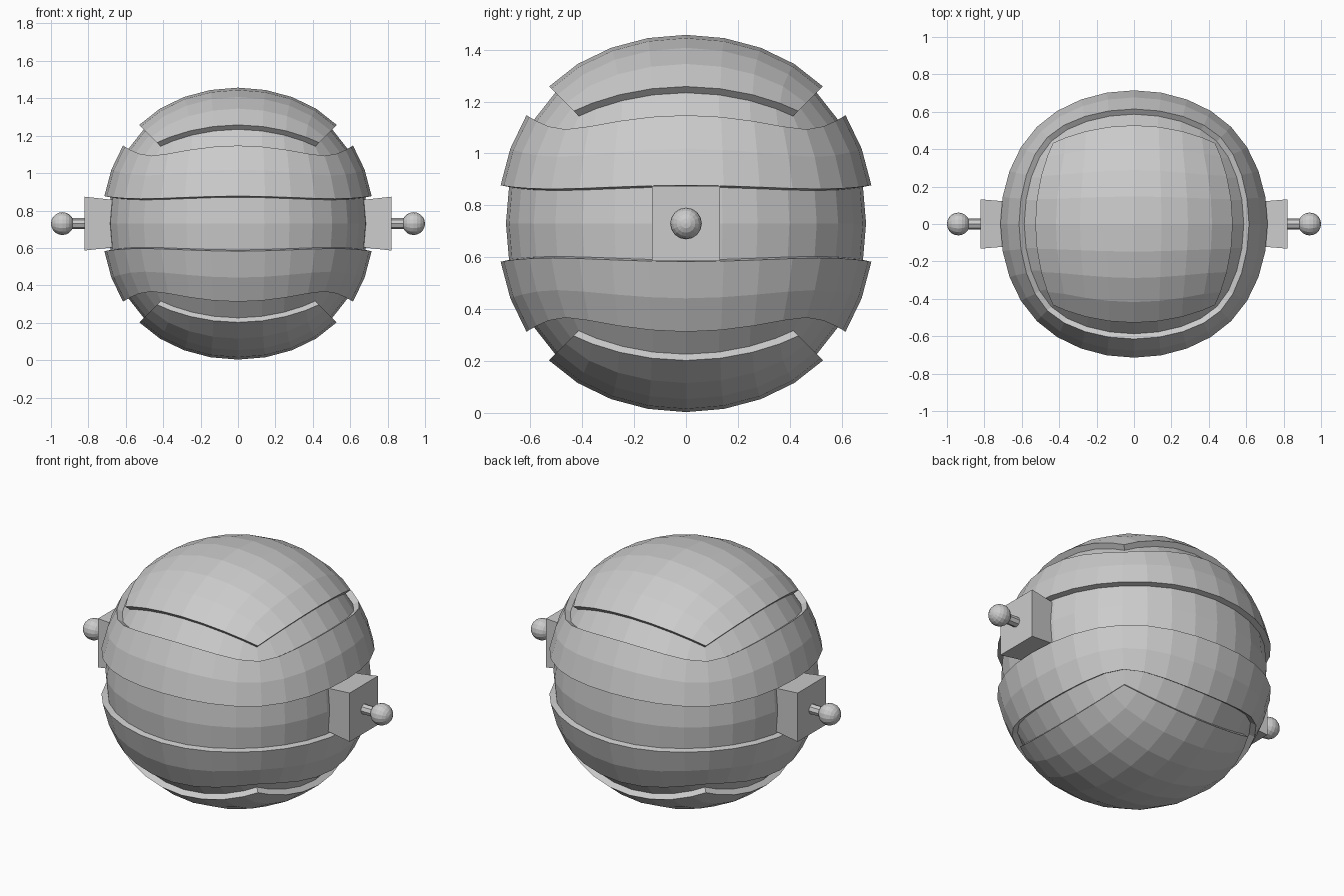
import bpy, bmesh, math
from mathutils import Matrix, Vector

if "Cube" in bpy.data.objects:
    bpy.data.objects.remove(bpy.data.objects["Cube"])

CENTER = Vector((0, 0, 0.73))
OUTER, INNER = 0.727, 0.694      # face-centre radii of the plates and the core


def new_object(name, bm):
    bmesh.ops.recalc_face_normals(bm, faces=bm.faces[:])
    mesh = bpy.data.meshes.new(name)
    bm.to_mesh(mesh)
    bm.free()
    ob = bpy.data.objects.new(name, mesh)
    bpy.context.collection.objects.link(ob)
    ob.location = CENTER
    return ob


# Rounded ball made from a smoothed cube, 8 faces per cube side
bpy.ops.mesh.primitive_cube_add(size=2)
helper = bpy.context.object
sub = helper.modifiers.new("round", 'SUBSURF')
sub.levels = 3
ball_mesh = bpy.data.meshes.new_from_object(
    helper.evaluated_get(bpy.context.evaluated_depsgraph_get()))
bpy.data.objects.remove(helper)
unit = max(v.co.z for v in ball_mesh.vertices)


def ball(radius):
    bm = bmesh.new()
    bm.from_mesh(ball_mesh)
    bmesh.ops.scale(bm, vec=(radius / unit,) * 3, verts=bm.verts[:])
    return bm


def plate(name, keep):
    """Keep the faces of the ball that pass the test and thicken them inward."""
    bm = ball(OUTER)
    drop = []
    for f in bm.faces:
        c = f.calc_center_median()
        if not keep(c.z / max(abs(c.x), abs(c.y))):
            drop.append(f)
    bmesh.ops.delete(bm, geom=drop, context='FACES')
    outer = bm.faces[:]
    geom = bmesh.ops.extrude_face_region(bm, geom=outer, use_keep_orig=True)["geom"]
    k = (INNER - 0.01) / OUTER
    for v in geom:
        if isinstance(v, bmesh.types.BMVert):
            v.co *= k
    return new_object(name, bm)


# Core ball, end caps and the two belts
new_object("core_ball", ball(INNER))
for label, s in (("top", 1), ("bottom", -1)):
    plate(label + "_cap", lambda t: s * t > 1)
    plate(label + "_belt", lambda t: 0.2 < s * t < 0.75)

# Side blocks, rods and knobs
for label, s in (("right", 1), ("left", -1)):
    bm = bmesh.new()
    bmesh.ops.create_cube(bm, size=2)
    for v in bm.verts:
        out = v.co.x * s > 0
        v.co = Vector((s * (0.822 if out else 0.64),
                       v.co.y * (0.132 if out else 0.117),
                       v.co.z * (0.144 if out else 0.124)))
    new_object(label + "_block", bm)

    turn = Matrix.Rotation(math.pi / 2, 4, 'Y')
    bm = bmesh.new()
    bmesh.ops.create_cone(bm, cap_ends=True, segments=8, radius1=0.029, radius2=0.029,
                          depth=0.12, matrix=Matrix.Translation((s * 0.86, 0, 0)) @ turn)
    new_object(label + "_rod", bm)

    bm = bmesh.new()
    bmesh.ops.create_uvsphere(bm, u_segments=16, v_segments=10, radius=0.061,
                              matrix=Matrix.Translation((s * 0.939, 0, 0)) @ turn)
    new_object(label + "_knob", bm)
